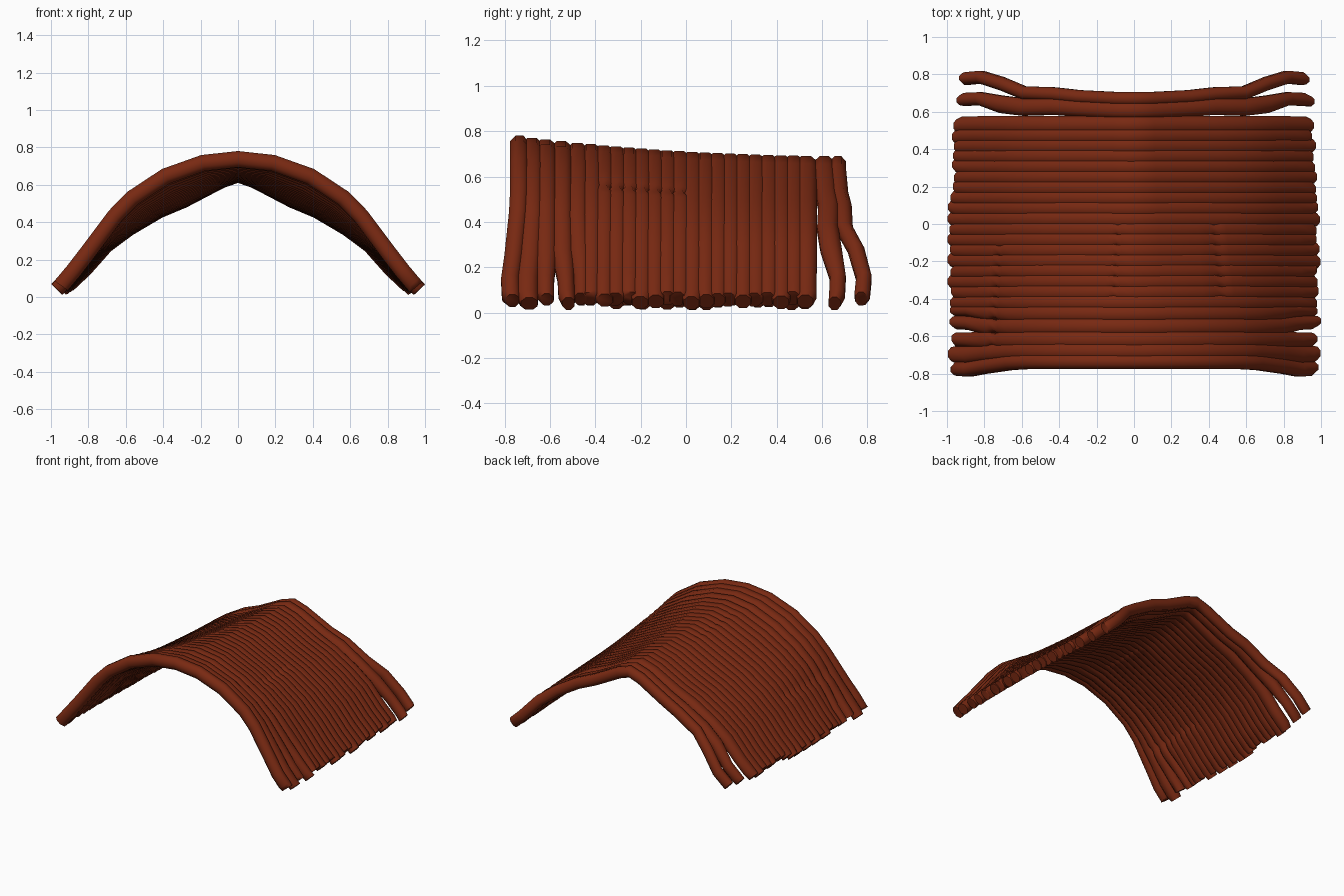
import bpy, bmesh, math, random
from mathutils import Vector

random.seed(4)
if "Cube" in bpy.data.objects:
    bpy.data.objects.remove(bpy.data.objects["Cube"], do_unlink=True)

bark = bpy.data.materials.new("red brown bark")
bark.use_nodes = True
bark.diffuse_color = (0.19, 0.022, 0.006, 1)
bark.node_tree.nodes["Principled BSDF"].inputs["Base Color"].default_value = bark.diffuse_color

# Half arches from ridge to eave: rounded at the front, peaked at the back
FRONT = [(0, .74), (.19, .72), (.39, .65), (.57, .53), (.66, .435), (.80, .245), (.88, .14), (.955, .05)]
BACK = [(0, .65), (.09, .62), (.29, .515), (.42, .46), (.58, .365), (.70, .275), (.81, .15), (.915, .05)]
LAST = len(FRONT) - 1


def arch_point(k, y):
    """Point at signed step k along the arch at depth y."""
    u = min(1, max(0, (y + .76) / 1.46))
    t = 1 - (1 - u) ** 2
    a = abs(k)
    i = min(int(a), LAST - 1)
    f = a - i

    def mix(n):
        return Vector(FRONT[n]).lerp(Vector(BACK[n]), t)
    p = mix(i).lerp(mix(i + 1), f)
    bulge = .035 * max(0, 1 - (y / .75) ** 2) * a / LAST
    return Vector((math.copysign(p.x + bulge, k), y, p.y))


def strand(bm, y, half_width, shift=None, pinches=(), thick=.041, end_width=.8):
    """Sweep one flattened strand over the arch; shift moves it in depth along its length."""
    steps = set(range(-LAST, LAST + 1)) | {-LAST + .25, LAST - .25}
    for c in pinches:
        steps |= {c - .22, c, c + .22}
    steps = sorted(steps)
    path, wide = [], []
    trim = {-1: random.uniform(-.015, .012), 1: random.uniform(-.015, .012)}
    for k in steps:
        a = abs(k)
        p = arch_point(k, y)
        if shift:
            i = min(int(a), LAST - 1)
            p.y = y + shift[i] + (shift[i + 1] - shift[i]) * (a - i)
        w = half_width * (end_width if a > LAST - 1.1 else 1)
        if k in pinches:
            w *= .6
        if a == LAST:
            side = 1 if k > 0 else -1
            p += Vector((side * trim[side], random.uniform(-.01, .01), -trim[side]))
            w *= .75
        path.append(p)
        wide.append(w)
    rings = []
    for j, p in enumerate(path):
        d = path[min(j + 1, len(path) - 1)] - path[max(j - 1, 0)]
        normal = Vector((-d.z, 0, d.x)).normalized()
        ring = []
        for s in range(8):
            ang = math.tau * (s + .5) / 8
            ring.append(bm.verts.new(p + Vector((0, wide[j] * 1.05 * math.cos(ang), 0))
                                     + normal * thick * 1.05 * math.sin(ang)))
        rings.append(ring)
    for r0, r1 in zip(rings, rings[1:]):
        for s in range(8):
            bm.faces.new((r0[s], r0[(s + 1) % 8], r1[(s + 1) % 8], r1[s]))
    bm.faces.new(rings[0])
    bm.faces.new(rings[-1])


def finish(bm, name):
    bmesh.ops.recalc_face_normals(bm, faces=bm.faces[:])
    mesh = bpy.data.meshes.new(name)
    bm.to_mesh(mesh)
    bm.free()
    mesh.materials.append(bark)
    obj = bpy.data.objects.new(name, mesh)
    bpy.context.collection.objects.link(obj)
    bpy.ops.object.select_all(action='DESELECT')
    obj.select_set(True)
    bpy.context.view_layer.objects.active = obj
    bpy.ops.object.shade_smooth_by_angle(angle=math.radians(60))


# Main cover of overlapping strands, frayed in a few rows
cover = bmesh.new()
count = 18
for n in range(count):
    y = -.42 + n * .95 / (count - 1)
    worn = [-1.0 + .3, 2.6] if -.42 < y < -.02 else []
    if y < -.1:
        worn.append(-4.6)
    strand(cover, y, .05, pinches=worn, end_width=.95)
finish(cover, "strand_cover")

# Front bundle: rolled rim, two companions and one loose strand
front = bmesh.new()
strand(front, -.735, .042, shift=[0, 0, 0, 0, -.005, -.025, -.04, -.035], thick=.045, end_width=1)
strand(front, -.68, .05, shift=[0, 0, 0, 0, 0, -.01, -.02, -.02], end_width=1)
strand(front, -.62, .05, pinches=[-4.6], end_width=.8)
strand(front, -.55, .05, shift=[0, 0, 0, 0, 0, .005, .02, .025], pinches=[-4.6], end_width=.75)
strand(front, -.48, .05, shift=[0, 0, 0, 0, 0, .01, .02, .02], pinches=[-4.6], end_width=.7)
finish(front, "front_strands")

# Back bundle: two strands that splay away at the eaves
back = bmesh.new()
strand(back, .61, .048, shift=[0, 0, .01, .02, .015, .03, .06, .055], end_width=.75)
strand(back, .67, .037, shift=[0, 0, .01, .025, .03, .08, .115, .105], end_width=.95)
finish(back, "back_strands")
